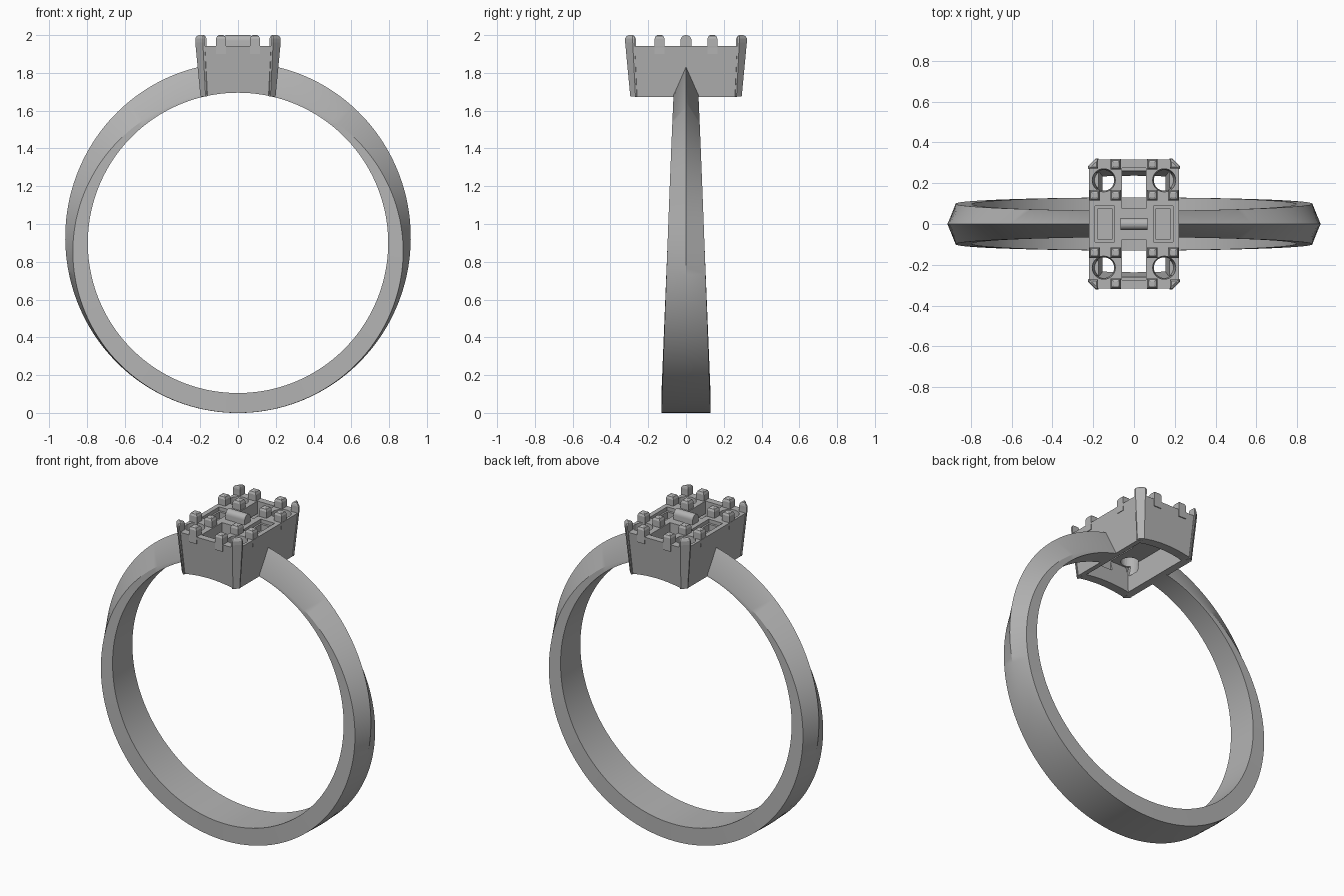
import bpy, bmesh, math
from mathutils import Matrix

if "Cube" in bpy.data.objects:
    bpy.data.objects.remove(bpy.data.objects["Cube"], do_unlink=True)

metal = bpy.data.materials.new("grey_metal")
metal.use_nodes = True
grey = (0.45, 0.45, 0.45, 1)
metal.diffuse_color = grey
metal.node_tree.nodes["Principled BSDF"].inputs["Base Color"].default_value = grey

CENTRE, INNER = 0.9, 0.795
RIM, TIP = 1.943, 2.0


def loft(name, sections):
    """Join equal-length rings of points into a capped solid."""
    bm = bmesh.new()
    rings = [[bm.verts.new(p) for p in s] for s in sections]
    n = len(rings[0])
    for a, b in zip(rings, rings[1:]):
        for i in range(n):
            j = (i + 1) % n
            bm.faces.new((a[i], a[j], b[j], b[i]))
    bm.faces.new(rings[0])
    bm.faces.new(rings[-1])
    bmesh.ops.recalc_face_normals(bm, faces=bm.faces)
    mesh = bpy.data.meshes.new(name)
    bm.to_mesh(mesh)
    bm.free()
    mesh.materials.append(metal)
    obj = bpy.data.objects.new(name, mesh)
    bpy.context.collection.objects.link(obj)
    return obj


def smooth(obj):
    bpy.ops.object.select_all(action='DESELECT')
    obj.select_set(True)
    bpy.context.view_layer.objects.active = obj
    bpy.ops.object.shade_smooth_by_angle(angle=math.radians(30))


def chamfered(hx, hy, c, z):
    quarter = [(hx, hy - c), (hx - c, hy)]
    pts = []
    for sx, sy in ((1, 1), (-1, 1), (-1, -1), (1, -1)):
        q = quarter if sx * sy > 0 else quarter[::-1]
        pts += [(sx * x, sy * y, z) for x, y in q]
    return pts


def rect(x, y, hx, hy, z):
    return [(x + sx * hx, y + sy * hy, z) for sx, sy in ((-1, -1), (1, -1), (1, 1), (-1, 1))]


def block(name, x, y, hx, hy, z0, z1):
    return loft(name, [rect(x, y, hx, hy, z) for z in (z0, z1)])


def circle(x, y, r, z, n=32):
    return [(x + r * math.cos(math.tau * i / n), y + r * math.sin(math.tau * i / n), z)
            for i in range(n)]


def cut(obj, cutters):
    for c in cutters:
        c.hide_render = True
        m = obj.modifiers.new("cut", 'BOOLEAN')
        m.operation, m.solver, m.object = 'DIFFERENCE', 'EXACT', c
    bpy.context.view_layer.update()
    deps = bpy.context.evaluated_depsgraph_get()
    mesh = bpy.data.meshes.new_from_object(obj.evaluated_get(deps))
    obj.modifiers.clear()
    obj.data = mesh
    for c in cutters:
        bpy.data.objects.remove(c, do_unlink=True)


# Band: flat and wide at the bottom, narrow and ridged toward the head
def band_section(angle):
    s, c = math.sin(angle), math.cos(angle)
    t = (1 - c) / 2
    ridge = 0.9 + 0.055 * t * t
    shoulder = 0.9 - 0.011 * t - 0.086 * t * t
    half = 0.13 - 0.065 * t
    profile = [(-half, INNER), (half, INNER), (half, shoulder),
               (0, ridge + 0.0005), (-half, shoulder)]
    return [(r * s, y, CENTRE - r * c) for y, r in profile]


END, STEPS = math.pi - 0.2125, 144
band = loft("band", [band_section(-END + 2 * END * i / STEPS) for i in range(STEPS + 1)])
smooth(band)

# Head: tapered hollow box with a pierced top
head = loft("head", [chamfered(0.19, 0.288, 0.03, 1.65), chamfered(0.22, 0.316, 0.045, RIM)])
hollow = loft("hollow", [rect(0, 0, 0.14, 0.215, 1.6), rect(0, 0, 0.185, 0.275, 1.865)])
finger = loft("finger", [circle(0, 0, INNER, z, 160) for z in (-1, 1)])
finger.data.transform(Matrix.Translation((0, 0, CENTRE)) @ Matrix.Rotation(math.pi / 2, 4, 'X'))
cutters = [hollow, finger]
for sy in (-1, 1):
    cutters.append(block("slot", 0, sy * 0.175, 0.058, 0.1, 1.8, 2.1))
    for sx in (-1, 1):
        cutters.append(loft("round_seat", [circle(sx * 0.148, sy * 0.214, r, z)
                                           for r, z in ((0.046, 1.8), (0.058, 1.96))]))
for sx in (-1, 1):
    cutters.append(block("seat_ledge", sx * 0.143, 0, 0.048, 0.088, 1.92, 2.1))
    cutters.append(block("seat_pocket", sx * 0.143, 0, 0.037, 0.074, 1.88, 2.1))
cut(head, cutters)


# Corner posts: chamfered outer edge, rounded tip
def post_section(sx, sy, ox, oy, w, z, inset=0.0):
    c = w * 0.8
    pts = [(ox - w, oy - w), (ox, oy - w), (ox, oy - c), (ox - c, oy), (ox - w, oy)]
    mx, my = ox - 0.55 * w, oy - 0.55 * w
    k = 1 - inset
    return [(sx * (mx + (x - mx) * k), sy * (my + (y - my) * k), z) for x, y in pts]


for sx in (-1, 1):
    for sy in (-1, 1):
        loft("corner_post", [post_section(sx, sy, 0.199, 0.295, 0.034, 1.675),
                             post_section(sx, sy, 0.226, 0.322, 0.05, 1.96),
                             post_section(sx, sy, 0.226, 0.322, 0.05, 1.983),
                             post_section(sx, sy, 0.224, 0.32, 0.05, 1.995, 0.22),
                             post_section(sx, sy, 0.222, 0.318, 0.05, TIP, 0.55)])


# Small prongs with rounded tips
def prong(x, y):
    steps = ((0.026, 1.9), (0.026, 1.982), (0.02, 1.995), (0.011, TIP))
    loft("prong", [rect(x, y, h, h, z) for h, z in steps])


for sx in (-1, 1):
    for sy in (-1, 1):
        for x, y in ((0.09, 0.292), (0.193, 0.14), (0.09, 0.14)):
            prong(sx * x, sy * y)

# Centre bar with a rounded top
arch = [(-0.029, 1.9), (0.029, 1.9)]
arch += [(0.029 * math.cos(a), 1.971 + 0.029 * math.sin(a))
         for a in (math.pi * i / 10 for i in range(11))]
bar = loft("centre_bar", [[(x, y, z) for y, z in arch] for x in (-0.066, 0.066)])
smooth(bar)
